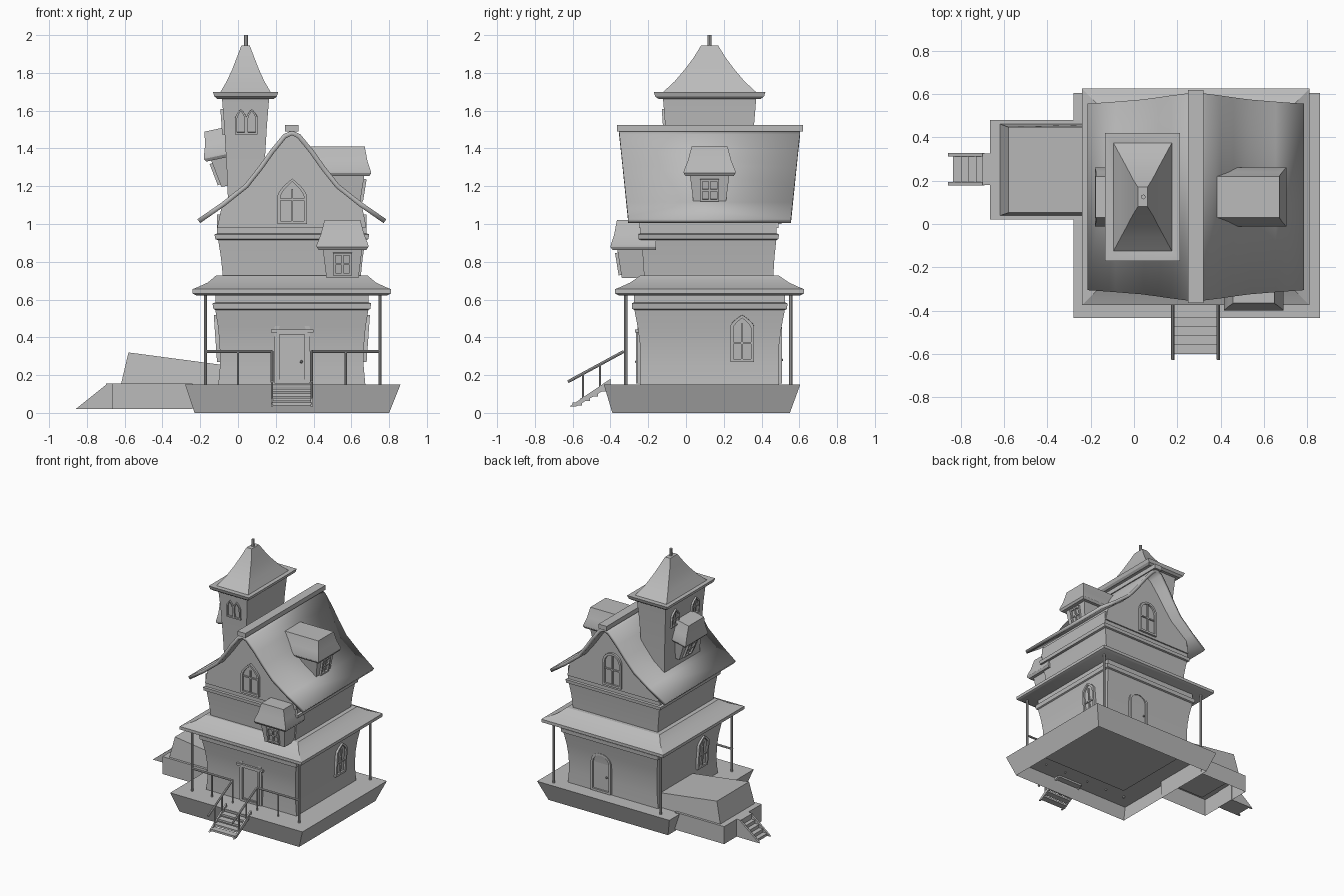
import bpy, bmesh, math
from mathutils import Matrix, Vector

old = bpy.data.objects.get("Cube")
if old:
    bpy.data.objects.remove(old, do_unlink=True)

GREY = (0.5, 0.5, 0.5, 1)
mat = bpy.data.materials.new("plain grey")
mat.use_nodes = True
mat.diffuse_color = GREY
mat.node_tree.nodes["Principled BSDF"].inputs["Base Color"].default_value = GREY
CX, CY = 0.285, 0.125


def finish(name, bm, matrix=None, recalc=True):
    if recalc:
        bmesh.ops.recalc_face_normals(bm, faces=bm.faces)
    mesh = bpy.data.meshes.new(name)
    bm.to_mesh(mesh)
    bm.free()
    mesh.materials.append(mat)
    ob = bpy.data.objects.new(name, mesh)
    bpy.context.collection.objects.link(ob)
    if matrix:
        ob.matrix_world = matrix
    bpy.ops.object.select_all(action='DESELECT')
    bpy.context.view_layer.objects.active = ob
    ob.select_set(True)
    bpy.ops.object.shade_smooth_by_angle(angle=math.radians(30))
    return ob


def add_rings(bm, rings, bottom=True):
    """Stack rectangles given as (x0, x1, y0, y1, z)."""
    loops = [[bm.verts.new(p) for p in ((a, c, z), (b, c, z), (b, d, z), (a, d, z))]
             for a, b, c, d, z in rings]
    for lo, hi in zip(loops, loops[1:]):
        for i in range(4):
            j = (i + 1) % 4
            bm.faces.new((lo[i], lo[j], hi[j], hi[i]))
    bm.faces.new(loops[-1])
    if bottom:
        bm.faces.new(loops[0][::-1])


def loft(name, rings, matrix=None, bottom=True):
    bm = bmesh.new()
    add_rings(bm, rings, bottom)
    return finish(name, bm, matrix, bottom)


def centred(name, rings, cx=CX, cy=CY):
    return loft(name, [(cx - a, cx + a, cy - b, cy + b, z) for a, b, z in rings])


def box(name, x0, x1, y0, y1, z0, z1):
    return loft(name, [(x0, x1, y0, y1, z0), (x0, x1, y0, y1, z1)])


def prism(name, pts, axis, a, b):
    """Extrude a side profile along x or y."""
    bm = bmesh.new()
    place = (lambda p, t: (t, p[0], p[1])) if axis == 'x' else (lambda p, t: (p[0], t, p[1]))
    f = bm.faces.new([bm.verts.new(place(p, a)) for p in pts])
    new = bmesh.ops.extrude_face_region(bm, geom=[f])['geom']
    off = Vector((b - a, 0, 0)) if axis == 'x' else Vector((0, b - a, 0))
    bmesh.ops.translate(bm, verts=[v for v in new if isinstance(v, bmesh.types.BMVert)], vec=off)
    return finish(name, bm)


def rod(name, p, q, r=0.009):
    p, q = Vector(p), Vector(q)
    bm = bmesh.new()
    bmesh.ops.create_cone(bm, cap_ends=True, segments=8, radius1=r, radius2=r, depth=(q - p).length)
    rot = (q - p).to_track_quat('Z', 'Y').to_matrix().to_4x4()
    return finish(name, bm, Matrix.Translation((p + q) / 2) @ rot)


def place(loc, turn=0, tilt=0):
    return (Matrix.Translation(loc) @ Matrix.Rotation(math.radians(turn), 4, 'Z')
            @ Matrix.Rotation(math.radians(tilt), 4, 'X'))


def opening(name, matrix, w, h, rise=0, pointed=False, bars=(), t=0.016, knob=False):
    """Framed window or door whose outside faces local -y."""
    side = []
    for i in range(7):
        s = i / 6
        x = 1 - s ** 1.5 if pointed else math.cos(s * math.pi / 2)
        z = s if pointed else math.sin(s * math.pi / 2)
        side.append((w / 2 * x, h - rise + rise * z))
    if not rise:
        side = [(w / 2, h), (0, h)]
    outline = [(w / 2, 0)] + side + [(-x, z) for x, z in side[-2::-1]] + [(-w / 2, 0)]
    kx, kz = 1 - 2 * t / w, 1 - 2 * t / h
    inner = [(x * kx, t + z * kz) for x, z in outline]
    bm = bmesh.new()
    ring = [[bm.verts.new((x, y, z)) for x, z in pts]
            for pts, y in ((outline, .03), (outline, -.014), (inner, -.014), (inner, .0))]
    n = len(outline)
    for lo, hi in zip(ring, ring[1:]):
        for i in range(n):
            bm.faces.new((lo[i], lo[(i + 1) % n], hi[(i + 1) % n], hi[i]))
    bm.faces.new(ring[-1])
    for a, b, c, d in bars:
        add_rings(bm, [(a, b, -.009, .005, c), (a, b, -.009, .005, d)])
    if knob:
        bmesh.ops.create_icosphere(bm, subdivisions=1, radius=.009,
                                   matrix=Matrix.Translation((w * .3, -.012, h * .42)))
    return finish(name, bm, matrix)


def cross(w, h, z):
    return [(-.005, .005, .01, h * .93), (-w * .46, w * .46, z - .005, z + .005)]


def dormer(name, matrix, d, wd=.137):
    loft(name + "_body", [(-.085, .085, .06, d, -.16), (-.105, .105, .035, d, 0)], matrix)
    loft(name + "_roof", [(-wd + .01, wd - .01, .01, d, -.012), (-wd, wd, 0, d, .004), (-wd, wd, .002, d, .014),
                          (-.115, .115, .02, d, .07), (-.095, .095, .034, d, .145)], matrix)
    opening(name + "_window", matrix @ place((0, .057, -.145), 0, 9), .1, .12, bars=cross(.1, .12, .06), t=.012)


# Hollow plinth under the porch
loft("plinth", [(-.23, .80, -.39, .55, 0), (-.28, .86, -.435, .605, .15)], bottom=False)

# Lower storey, porch roof and upper storey
centred("lower_walls", [(.39, .368, .14), (.38, .365, .25), (.382, .368, .36), (.39, .38, .45), (.405, .398, .545),
                        (.415, .41, .55), (.42, .412, .58), (.405, .4, .585), (.405, .4, .64)])
centred("porch_roof", [(.505, .48, .622), (.525, .5, .632), (.525, .5, .655), (.5, .475, .665),
                       (.445, .42, .69), (.40, .365, .728)])
centred("upper_walls", [(.365, .342, .72), (.375, .348, .82), (.39, .358, .915), (.405, .37, .92),
                        (.41, .372, .945), (.395, .36, .95), (.395, .36, 1.05)], cy=.12)

# Main roof: curved slopes that overhang more towards the ridge
SLOPE = [(.5, 1.025), (.37, 1.115), (.25, 1.21), (.175, 1.305), (.115, 1.39), (.045, 1.475), (0, 1.495)]
full = [(CX - a, z) for a, z in SLOPE] + [(CX + a, z) for a, z in SLOPE[-2::-1]]
bm = bmesh.new()
rows = []
for x, z in full:
    g = .43 + .05 * (z - 1.02) / .48
    rows.append([bm.verts.new((x, CY - g, z)), bm.verts.new((x, CY + g, z))])
for a, b in zip(rows, rows[1:]):
    bm.faces.new((a[0], b[0], b[1], a[1]))
roof = finish("main_roof", bm, recalc=False)
solid = roof.modifiers.new("thickness", 'SOLIDIFY')
solid.thickness = .025
solid.offset = -1
box("ridge_cap", CX - .035, CX + .035, -.365, .62, 1.49, 1.525)
gable = [(CX - .395, .98)] + [(x, z - .015) for x, z in full[1:-1]] + [(CX + .395, .98)]
prism("gable_walls", gable, 'y', -.25, .49)

# Tower with a bell-shaped spire
centred("tower_walls", [(.09, .215, 1.05), (.1, .225, 1.3), (.113, .235, 1.52), (.126, .248, 1.68)], .04)
centred("tower_roof", [(.15, .27, 1.662), (.165, .288, 1.675), (.173, .296, 1.70), (.16, .28, 1.70),
                       (.135, .25, 1.695), (.1, .185, 1.755), (.07, .13, 1.82), (.047, .085, 1.88),
                       (.022, .045, 1.945)], .04)
rod("finial", (.043, CY, 1.93), (.043, CY, 2.0), .011)

# Dormers and bay
dormer("front_bay", place((.553, -.40, .875), 0), .24)
dormer("left_dormer", place((.705, CY, 1.265), 90), .325)
dormer("right_dormer", place((-.18, CY, 1.34), -90, 12), .18)

# Windows and doors
opening("front_door", place((.287, -.243, .155), 0), .19, .375, .095, knob=False, t=.022)
opening("front_door_leaf", place((.287, -.25, .155), 0), .16, .275, knob=True, t=.014)
box("front_door_lintel", .175, .4, -.27, -.23, .425, .442)
opening("back_door", place((.38, .495, .155), 180), .17, .30, .07, knob=True)
opening("front_gable_window", place((.287, -.252, 1.0)), .155, .24, .09, True, cross(.155, .2, .13))
opening("back_gable_window", place((.287, .492, 1.0), 180), .16, .26, .08, False, cross(.16, .26, .13))
for name, x, y, turn in (("left_wall_window", .667, .297, 90), ("right_wall_window", -.097, -.05, -90)):
    opening(name, place((x, y, .27), turn, 4), .125, .25, .06, True, cross(.125, .22, .1))
for i, x in enumerate((.015, .073)):
    opening("tower_front_window_%d" % i, place((x, -.105, 1.475), 0, 4), .062, .135, .05, True, t=.011)
for i, y in enumerate((0, .25)):
    opening("tower_side_window_%d" % i, place((-.07, y, 1.475), -90, 4), .09, .135, .05, True,
            cross(.09, .12, .06), t=.011)

# Porch posts and railings
for i, (x, y) in enumerate(((-.172, -.32), (.752, -.32), (.752, .555), (-.172, .555))):
    rod("porch_post_%d" % i, (x, y, .14), (x, y, .64))
for s in (-1, 1):
    x0, x1 = CX + s * .105, CX + s * .463
    rod("porch_rail", (x0, -.32, .325), (x1, -.32, .325), .008)
    for x in (x0, CX + s * .285):
        rod("baluster", (x, -.32, .14), (x, -.32, .325), .006)
    rod("stair_rail", (x0, -.33, .325), (x0, -.625, .165), .008)
    for y, z in ((-.455, .255), (-.545, .21)):
        rod("stair_baluster", (x0, y, z - .135), (x0, y, z), .006)
    prism("stair_stringer", [(-.615, .035), (-.58, .035), (-.40, .14), (-.40, .18)], 'x', x0 - .006, x0 + .006)

# Front steps
for i in range(5):
    y = -.60 + i * .042
    box("step_%d" % i, CX - .105, CX + .105, y, y + .05, .04 + i * .024, .055 + i * .024)

# Cellar annex with its sloping roof and side steps
loft("annex_base", [(-.665, -.24, .02, .48, .02), (-.665, -.24, .02, .48, .156)], bottom=False)
bm = bmesh.new()
add_rings(bm, [(-.62, -.09, .038, .462, .15), (-.58, -.09, .052, .448, .32)])
for v in bm.verts:
    if v.co.z > .3 and v.co.x > -.2:
        v.co.z = .255
finish("annex_roof", bm)
box("annex_landing", -.70, -.66, .18, .325, .02, .156)
for y in (.178, .312):
    prism("annex_stair_wall", [(-.86, .02), (-.69, .02), (-.69, .156)], 'y', y, y + .015)
for i in range(4):
    x = -.835 + i * .035
    box("annex_step_%d" % i, x, -.69, .19, .315, .02, .04 + i * .025)
